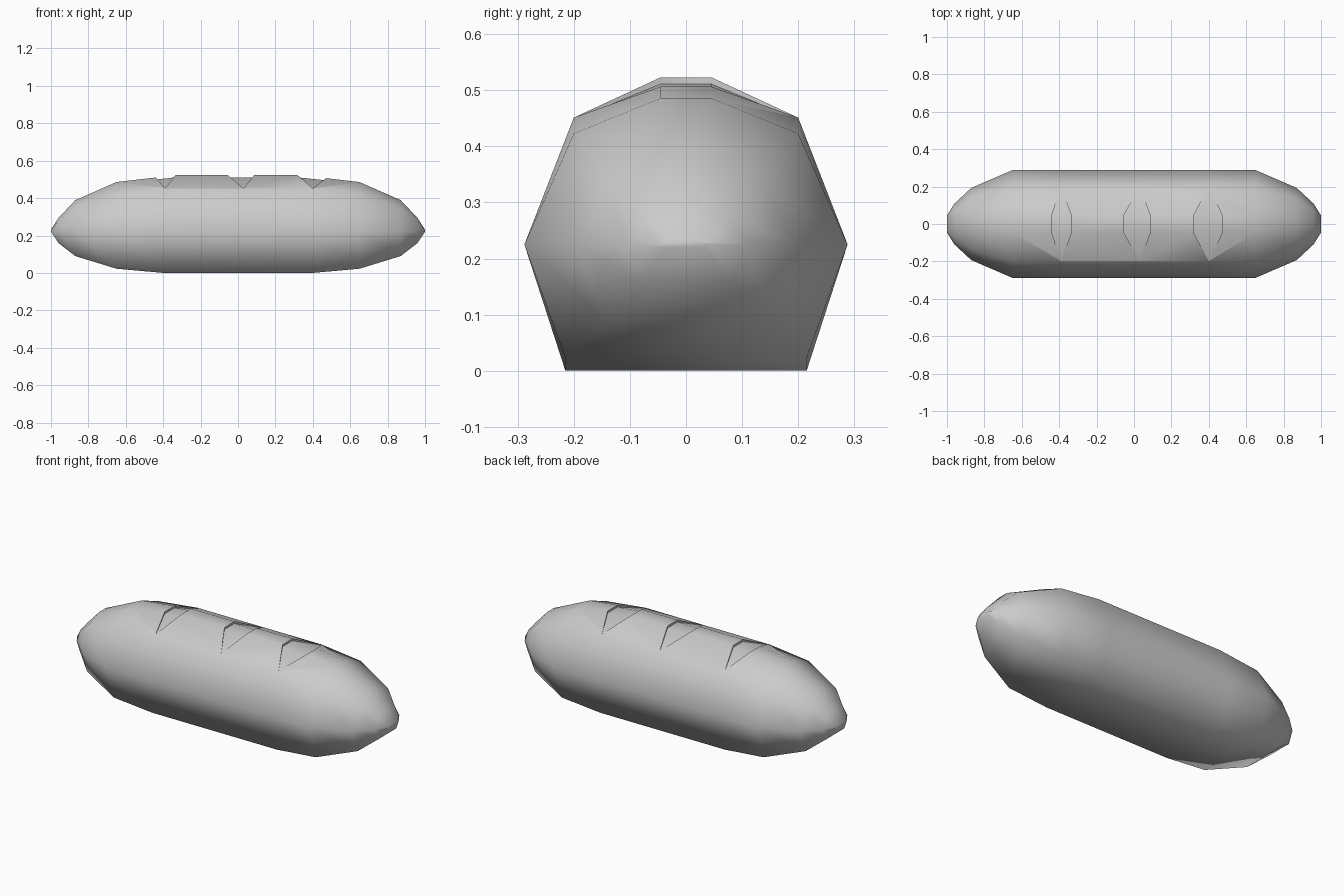
import bpy, bmesh, math

if "Cube" in bpy.data.objects:
    bpy.data.objects.remove(bpy.data.objects["Cube"])

MID = 0.225  # height of the widest line

# eight-sided cross-section of the loaf (y, z)
SECTION = [(-0.215, 0), (0.215, 0), (0.288, MID), (0.2, 0.451),
           (0.045, 0.523), (-0.045, 0.523), (-0.2, 0.451), (-0.288, MID)]


def ring_points(x, sy, up, down):
    return [(x, y * sy, MID + (z - MID) * (up if z > MID else down))
            for y, z in SECTION]


def make_object(name, bm):
    bmesh.ops.recalc_face_normals(bm, faces=bm.faces)
    mesh = bpy.data.meshes.new(name)
    bm.to_mesh(mesh)
    bm.free()
    obj = bpy.data.objects.new(name, mesh)
    bpy.context.collection.objects.link(obj)
    return obj


# loaf body: rings tapering towards both ends
ends = [(1.0, 0.16, 0.02, 0.02), (0.96, 0.38, 0.23, 0.29),
        (0.87, 0.67, 0.55, 0.6), (0.65, 1, 0.875, 0.9)]
rings = [ring_points(-x, *s) for x, *s in ends]
for side in (-1, 1):
    # the flat top stops a little before the shoulders do
    rings.append([(side * (0.33 if z > 0.5 else 0.4), y, z)
                  for _, y, z in ring_points(0, 1, 1, 1)])
rings += [ring_points(x, *s) for x, *s in reversed(ends)]

bm = bmesh.new()
loops = [[bm.verts.new(p) for p in r] for r in rings]
for a, b in zip(loops, loops[1:]):
    for i in range(8):
        j = (i + 1) % 8
        bm.faces.new((a[i], a[j], b[j], b[i]))
bm.faces.new(loops[0])
bm.faces.new(loops[-1])
loaf = make_object("bread_loaf", bm)


def slash_cutter(x0, xc, x1, z0, z1):
    """Pointed diamond block whose underside is the shallow slash floor."""
    bm = bmesh.new()
    pts = [(x0, -0.045, z0), (xc, -0.198, 0.4485), (x1, -0.045, z1),
           (x1, 0.045, z1), (xc, 0.198, 0.4485), (x0, 0.045, z0)]
    low = [bm.verts.new(p) for p in pts]
    top = [bm.verts.new((x, y, 0.7)) for x, y, _ in pts]
    bm.faces.new(low[0:3])
    bm.faces.new((low[0], low[2], low[3], low[5]))
    bm.faces.new(low[3:6])
    bm.faces.new(top)
    for i in range(6):
        j = (i + 1) % 6
        bm.faces.new((low[i], low[j], top[j], top[i]))
    cutter = make_object("slash_cutter", bm)
    cutter.hide_render = True
    return cutter


# three scored slashes across the crust
bpy.context.view_layer.objects.active = loaf
loaf.select_set(True)
for args in [(-0.44, -0.39, -0.335, 0.499, 0.511),
             (-0.055, 0.03, 0.087, 0.511, 0.511),
             (0.318, 0.4, 0.472, 0.511, 0.495)]:
    cutter = slash_cutter(*args)
    mod = loaf.modifiers.new("slash", 'BOOLEAN')
    mod.operation = 'DIFFERENCE'
    mod.solver = 'EXACT'
    mod.object = cutter
    bpy.ops.object.modifier_apply(modifier=mod.name)
    bpy.data.objects.remove(cutter, do_unlink=True)

bpy.ops.object.shade_smooth_by_angle(angle=math.radians(75))
